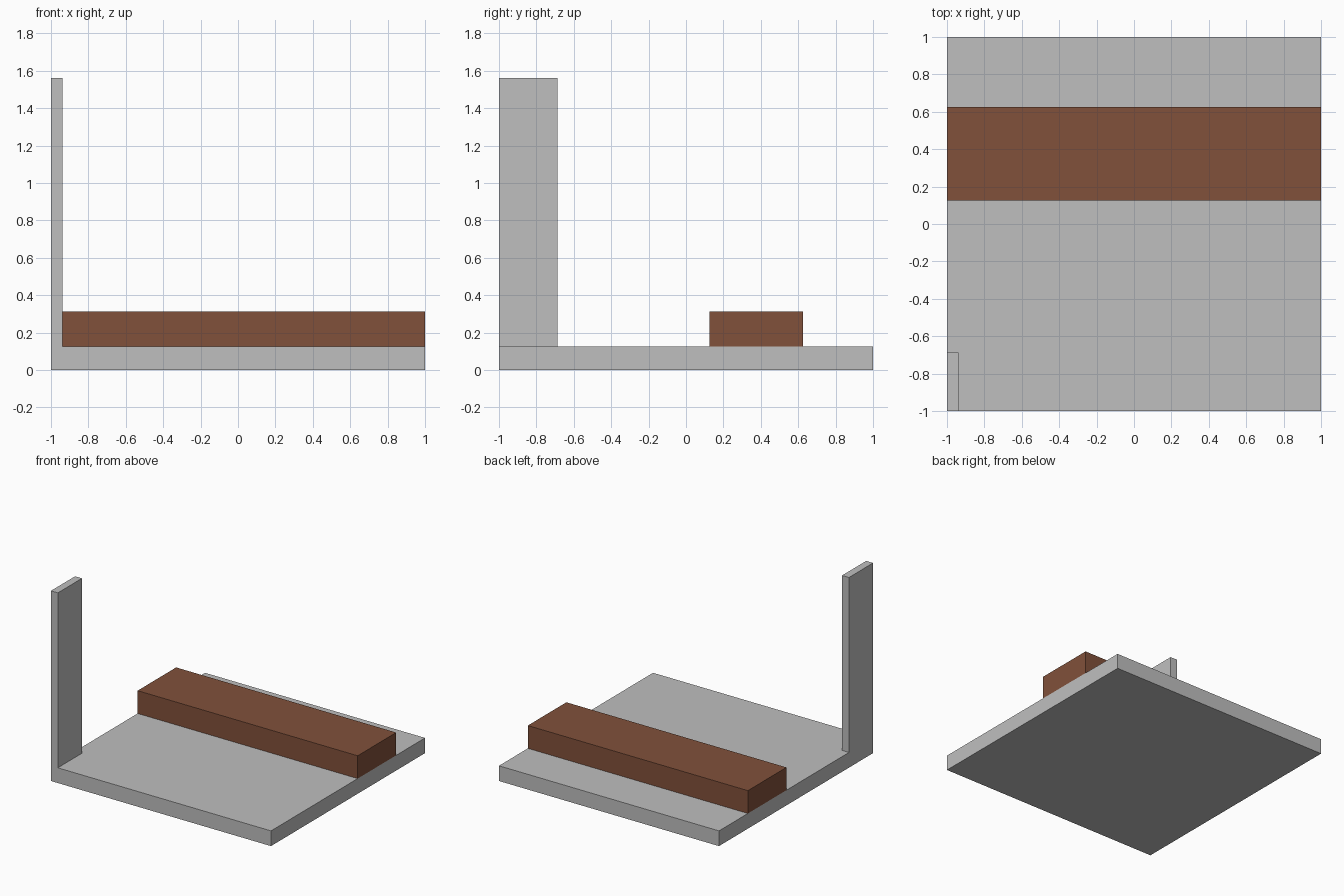
import bpy
import bmesh
from mathutils import Vector

cube = bpy.data.objects.get("Cube")
if cube:
    bpy.data.objects.remove(cube, do_unlink=True)


def material(name, rgb):
    mat = bpy.data.materials.new(name)
    mat.use_nodes = True
    colour = (*rgb, 1.0)
    mat.diffuse_color = colour
    mat.node_tree.nodes["Principled BSDF"].inputs["Base Color"].default_value = colour
    return mat


def box(name, low, high, mat):
    """Box between two opposite corners, with its origin at its centre."""
    low, high = Vector(low), Vector(high)
    size = high - low
    bm = bmesh.new()
    bmesh.ops.create_cube(bm, size=1.0)
    bmesh.ops.scale(bm, vec=size, verts=bm.verts)
    mesh = bpy.data.meshes.new(name)
    bm.to_mesh(mesh)
    bm.free()
    mesh.materials.append(mat)
    obj = bpy.data.objects.new(name, mesh)
    obj.location = (low + high) / 2
    bpy.context.collection.objects.link(obj)
    return obj


grey = material("light grey", (0.52, 0.52, 0.52))
brown = material("wood brown", (0.22, 0.082, 0.043))

BASE_TOP = 0.125

# Square floor slab
box("floor_slab", (-1, -1, 0), (1, 1, BASE_TOP), grey)
# Thin upright at the front right corner
box("corner_post", (-1, -1, BASE_TOP), (-0.9375, -0.6875, 1.5625), grey)
# Long wooden bench across the slab
box("bench", (-1, 0.125, BASE_TOP), (1, 0.625, 0.3125), brown)
